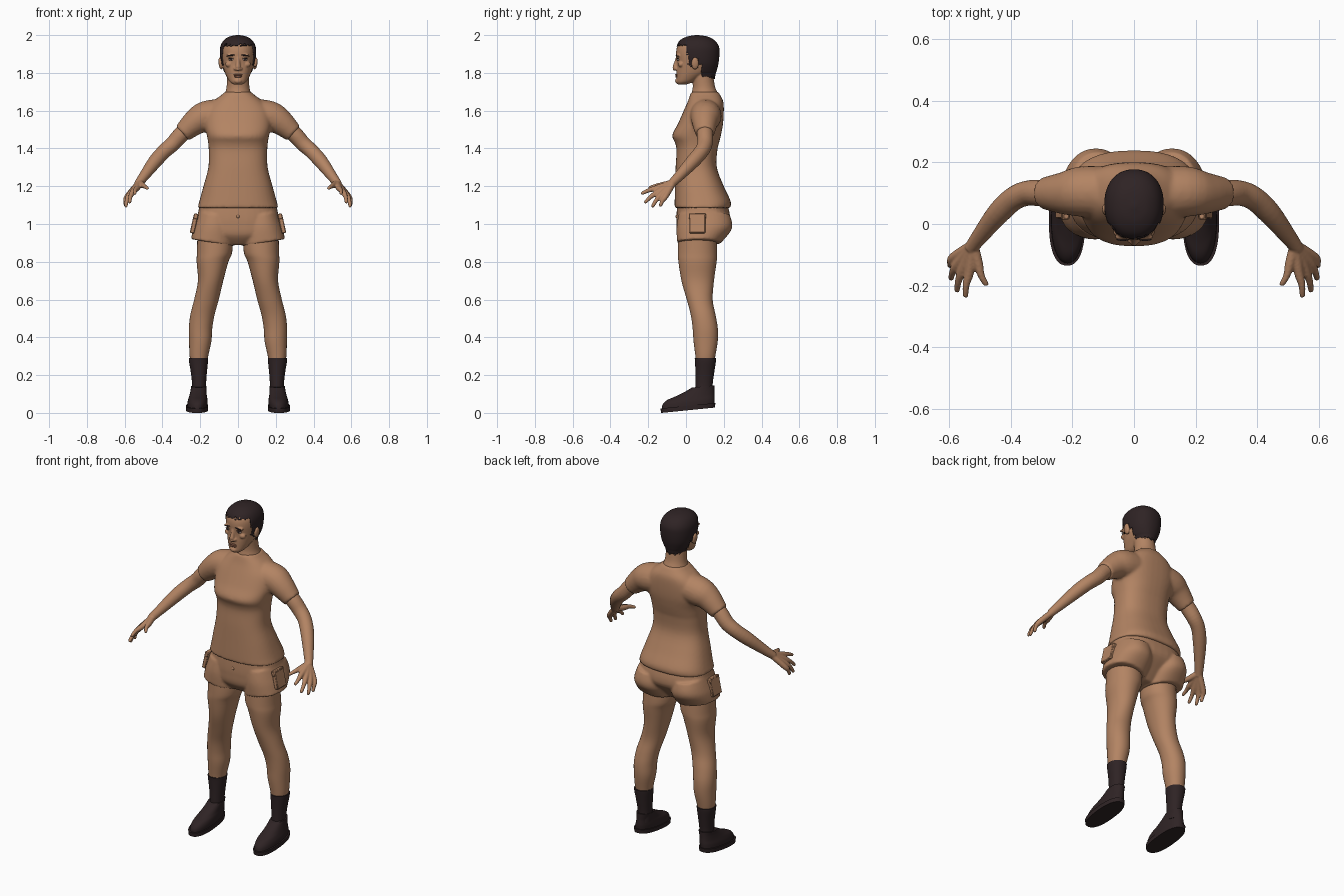
import bpy, bmesh, random
from math import sin, cos, pi, copysign
from mathutils import Vector, Matrix

random.seed(4)
if "Cube" in bpy.data.objects:
    bpy.data.objects.remove(bpy.data.objects["Cube"])


def material(name, rgb):
    m = bpy.data.materials.new(name)
    m.use_nodes = True
    m.diffuse_color = (*rgb, 1)
    m.node_tree.nodes["Principled BSDF"].inputs["Base Color"].default_value = (*rgb, 1)
    return m


BROWN = material("warm brown", (0.45, 0.23, 0.125))
DARK = material("dark brown", (0.028, 0.017, 0.018))
LIP = material("lip brown", (0.26, 0.11, 0.065))
WHITE = material("eye white", (0.5, 0.4, 0.34))


def resample(rows, steps):
    """Smooth curve through rows of numbers."""
    out = []
    for i in range(len(rows) - 1):
        a, b = rows[max(i - 1, 0)], rows[i]
        c, d = rows[i + 1], rows[min(i + 2, len(rows) - 1)]
        for k in range(steps):
            t = k / steps
            out.append([q + t / 2 * (r - p + t * (2 * p - 5 * q + 4 * r - s + t * (3 * (q - r) + s - p)))
                        for p, q, r, s in zip(a, b, c, d)])
    return out + [list(rows[-1])]


def skin_rings(bm, rings):
    loops = [[bm.verts.new(p) for p in ring] for ring in rings]
    n = len(loops[0])
    for a, b in zip(loops, loops[1:]):
        for i in range(n):
            j = (i + 1) % n
            bm.faces.new((a[i], a[j], b[j], b[i]))
    bm.faces.new(loops[0][::-1])
    bm.faces.new(loops[-1])


def loft(bm, rows, side=1, power=2.2, steps=4, n=40, warp=None):
    """Stack of rounded rings; row = z, x centre, half width, y front, y back."""
    rings = []
    for z, xc, rx, yf, yb in resample(rows, steps):
        ring = []
        for k in range(n):
            c, s = cos(2 * pi * k / n), sin(2 * pi * k / n)
            x = xc + rx * copysign(abs(c) ** (2 / power), c)
            y = (yf + yb) / 2 + (yb - yf) / 2 * copysign(abs(s) ** (2 / power), s)
            ring.append((side * x, y, z + (warp(x, y, z) if warp else 0)))
        rings.append(ring)
    skin_rings(bm, rings)


def tube(bm, rows, side=1, steps=4, n=20):
    """Round limb along a path; row = x, y, z, radius."""
    path = resample(rows, steps)
    rings = []
    for i, (x, y, z, r) in enumerate(path):
        t = Vector(path[min(i + 1, len(path) - 1)][:3]) - Vector(path[max(i - 1, 0)][:3])
        u = t.cross(Vector((0, 0, 1))).normalized()
        v = t.cross(u).normalized()
        ring = [Vector((x, y, z)) + r * (cos(2 * pi * k / n) * u + sin(2 * pi * k / n) * v) for k in range(n)]
        rings.append([(side * p.x, p.y, p.z) for p in ring])
    skin_rings(bm, rings)


def ball(bm, centre, radii, tilt=0):
    m = Matrix.Translation(centre) @ Matrix.Rotation(tilt, 4, "Y") @ Matrix.Diagonal((*radii, 1))
    bmesh.ops.create_uvsphere(bm, u_segments=20, v_segments=12, radius=1, matrix=m)


def finish(name, bm, mat, voxel=None, smooth=4):
    bmesh.ops.recalc_face_normals(bm, faces=bm.faces)
    mesh = bpy.data.meshes.new(name)
    bm.to_mesh(mesh)
    bm.free()
    mesh.materials.append(mat)
    ob = bpy.data.objects.new(name, mesh)
    bpy.context.collection.objects.link(ob)
    if voxel:
        r = ob.modifiers.new("merge", "REMESH")
        r.mode, r.voxel_size, r.use_smooth_shade = "VOXEL", voxel, True
        s = ob.modifiers.new("soften", "SMOOTH")
        s.factor, s.iterations = 0.5, smooth
    else:
        bpy.ops.object.select_all(action="DESELECT")
        bpy.context.view_layer.objects.active = ob
        ob.select_set(True)
        bpy.ops.object.shade_smooth_by_angle(angle=0.8)
    return ob


SIDES = ((1, "left"), (-1, "right"))

# Shirt: draped torso with both short sleeves
bm = bmesh.new()
loft(bm, [(1.085, 0, .215, -.06, .235), (1.12, 0, .205, -.06, .237), (1.2, 0, .183, -.058, .2),
          (1.3, 0, .157, -.055, .163), (1.39, 0, .155, -.05, .166), (1.43, 0, .158, -.058, .175),
          (1.47, 0, .165, -.073, .185), (1.53, 0, .178, -.043, .196), (1.6, 0, .17, -.012, .2),
          (1.65, 0, .13, .01, .197), (1.685, 0, .085, .022, .18), (1.7, 0, .07, .03, .17)], power=2.5)
for s, _ in SIDES:
    tube(bm, [(.05, .1, 1.58, .085), (.165, .105, 1.57, .083), (.225, .1, 1.54, .07), (.294, .1, 1.48, .051)], s)
finish("shirt", bm, BROWN, .008, 6)

# Shorts: pelvis with two slanted legs
bm = bmesh.new()
loft(bm, [(1.12, 0, .2, -.045, .215), (1.05, 0, .212, -.05, .232), (1.0, 0, .212, -.05, .225),
          (.94, 0, .18, -.042, .17), (.89, 0, .07, .0, .12)], power=2.5)
for s, _ in SIDES:
    loft(bm, [(1.07, .115, .095, -.04, .232), (1.02, .122, .104, -.048, .245), (.98, .128, .11, -.05, .235),
              (.92, .136, .112, -.047, .185)], s, warp=lambda x, y, z: .16 * (x - .25))
finish("shorts", bm, BROWN, .007, 4)

bm = bmesh.new()
ball(bm, (0, -.05, 1.04), (.009, .006, .009))
finish("waist_button", bm, BROWN)

for s, label in SIDES:
    # Side pocket with flap
    bm = bmesh.new()
    for z, depth, height in ((1.0, .085, .1), (1.04, .09, .03)):
        m = Matrix.Translation((s * (.233 - .25 * (z - 1)), .06, z)) @ Matrix.Rotation(-s * .22, 4, "Y")
        bmesh.ops.create_cube(bm, matrix=m @ Matrix.Diagonal((.024, depth, height, 1)))
    ob = finish(label + "_pocket", bm, BROWN)
    ob.modifiers.new("soft edge", "BEVEL").width = .004

    # Bare leg
    bm = bmesh.new()
    loft(bm, [(.95, .12, .095, -.04, .16), (.85, .124, .093, -.043, .165), (.8, .135, .084, -.04, .162),
              (.7, .145, .067, -.024, .148), (.6, .167, .065, .004, .141), (.52, .188, .064, .025, .156),
              (.45, .198, .062, .035, .168), (.38, .2, .059, .04, .168), (.3, .207, .049, .05, .155),
              (.25, .207, .04, .055, .145)], s, 2.1)
    finish(label + "_leg", bm, BROWN)

    # Sock
    bm = bmesh.new()
    loft(bm, [(.29, .209, .051, .046, .16), (.27, .209, .05, .048, .158), (.21, .207, .042, .05, .149),
              (.15, .206, .037, .05, .141), (.09, .206, .037, .05, .14)], s, 2.1)
    finish(label + "_sock", bm, DARK)

    # Shoe upper and sole, heel slightly raised
    def lift(x, y, z):
        return .1 * (y + .13)

    bm = bmesh.new()
    loft(bm, [(.02, .216, .053, -.128, .15), (.045, .214, .053, -.123, .152), (.065, .212, .049, -.1, .151),
              (.08, .211, .045, -.055, .15), (.1, .209, .042, -.005, .15), (.118, .208, .041, .032, .15)], s, 2.2,
         warp=lift)
    finish(label + "_shoe", bm, DARK)
    bm = bmesh.new()
    loft(bm, [(0, .217, .058, -.132, .153), (.024, .217, .059, -.135, .156)], s, 2.4, steps=1, warp=lift)
    finish(label + "_sole", bm, DARK)

    # Arm, palm and fingers
    bm = bmesh.new()
    tube(bm, [(.24, .1, 1.53, .042), (.3, .1, 1.475, .043), (.345, .1, 1.425, .041), (.39, .082, 1.385, .039),
              (.44, .035, 1.33, .037), (.5, -.04, 1.25, .027), (.53, -.08, 1.21, .022)], s)
    wrist = (.522, -.068, 1.218, .018)
    for knuckle, tip in (((.534, -.155, 1.19), (.547, -.238, 1.16)), ((.556, -.148, 1.17), (.575, -.22, 1.112)),
                         ((.573, -.13, 1.157), (.595, -.18, 1.09)), ((.585, -.108, 1.147), (.597, -.138, 1.093)),
                         ((.505, -.13, 1.205), (.478, -.2, 1.188))):
        k, t = Vector(knuckle), Vector(tip)
        mid = k.lerp(t, .5) + Vector((.004, -.002, .003))
        tube(bm, [wrist, (*k, .016), (*mid, .0115), (*k.lerp(t, .93), .009), (*t, .004)], s, n=12)
    finish(label + "_arm", bm, BROWN, .0045, 3)

# Neck, head, nose, brow ridges, cheeks and ears
bm = bmesh.new()
loft(bm, [(1.64, 0, .09, .03, .18), (1.69, 0, .07, .03, .168), (1.73, 0, .06, .036, .153),
          (1.8, 0, .058, .03, .143), (1.84, 0, .055, .03, .14)], power=2)
loft(bm, [(1.738, 0, .022, -.042, .0), (1.752, 0, .043, -.05, .04), (1.78, 0, .06, -.05, .09),
          (1.81, 0, .073, -.05, .14), (1.85, 0, .083, -.048, .16), (1.9, 0, .088, -.053, .166),
          (1.94, 0, .085, -.046, .162), (1.97, 0, .068, -.022, .14), (1.987, 0, .04, .012, .105),
          (1.992, 0, .01, .05, .07)])
tube(bm, [(0, -.042, 1.885, .011), (0, -.051, 1.855, .011), (0, -.058, 1.828, .014), (0, -.054, 1.815, .012)])
for s, _ in SIDES:
    ball(bm, (s * .014, -.051, 1.822), (.01, .01, .008))
    ball(bm, (s * .037, -.041, 1.893), (.026, .011, .008), s * .1)
    ball(bm, (s * .046, -.026, 1.845), (.022, .016, .016))
    ball(bm, (s * .092, .048, 1.85), (.011, .02, .033), s * .12)
ball(bm, (0, -.046, 1.757), (.02, .012, .014))
finish("head", bm, BROWN, .004, 3)

# Eyes, eyebrows and lips
for s, label in SIDES:
    for part, mat, z, y, radii in (("eye", WHITE, 1.871, -.041, (.014, .007, .006)),
                                   ("iris", DARK, 1.871, -.045, (.006, .005, .006)),
                                   ("upper_lid", DARK, 1.877, -.043, (.016, .007, .0025)),
                                   ("eyebrow", DARK, 1.893, -.05, (.021, .005, .0035))):
        bm = bmesh.new()
        ball(bm, (s * .036, y, z), radii, s * .1)
        finish(label + "_" + part, bm, mat)
bm = bmesh.new()
for z, h in ((1.79, .005), (1.781, .006)):
    ball(bm, (0, -.049, z), (.023, .008, h))
finish("lips", bm, LIP)


# Short hair: cap trimmed along a ragged hairline
def hairline(y):
    if y < 0:
        return 1.948
    if y < .012:
        return 1.9
    if y < .03:
        return 1.838
    return 1.872 if y < .07 else 1.84 if y < .085 else 1.775


bm = bmesh.new()
loft(bm, [(1.755, 0, .05, .03, .15), (1.79, 0, .064, -.03, .156), (1.81, 0, .076, -.04, .162),
          (1.85, 0, .09, -.042, .172), (1.9, 0, .096, -.05, .177), (1.94, 0, .093, -.05, .174),
          (1.972, 0, .076, -.032, .152), (1.992, 0, .046, .005, .115), (2.0, 0, .008, .05, .065)],
     steps=8, n=72)
cut = [f for f in bm.faces if f.calc_center_median().z < hairline(f.calc_center_median().y) + random.uniform(-.009, .009)]
bmesh.ops.delete(bm, geom=cut, context="FACES")
hair = finish("hair", bm, DARK)
shell = hair.modifiers.new("thickness", "SOLIDIFY")
shell.thickness, shell.offset = .009, -1
